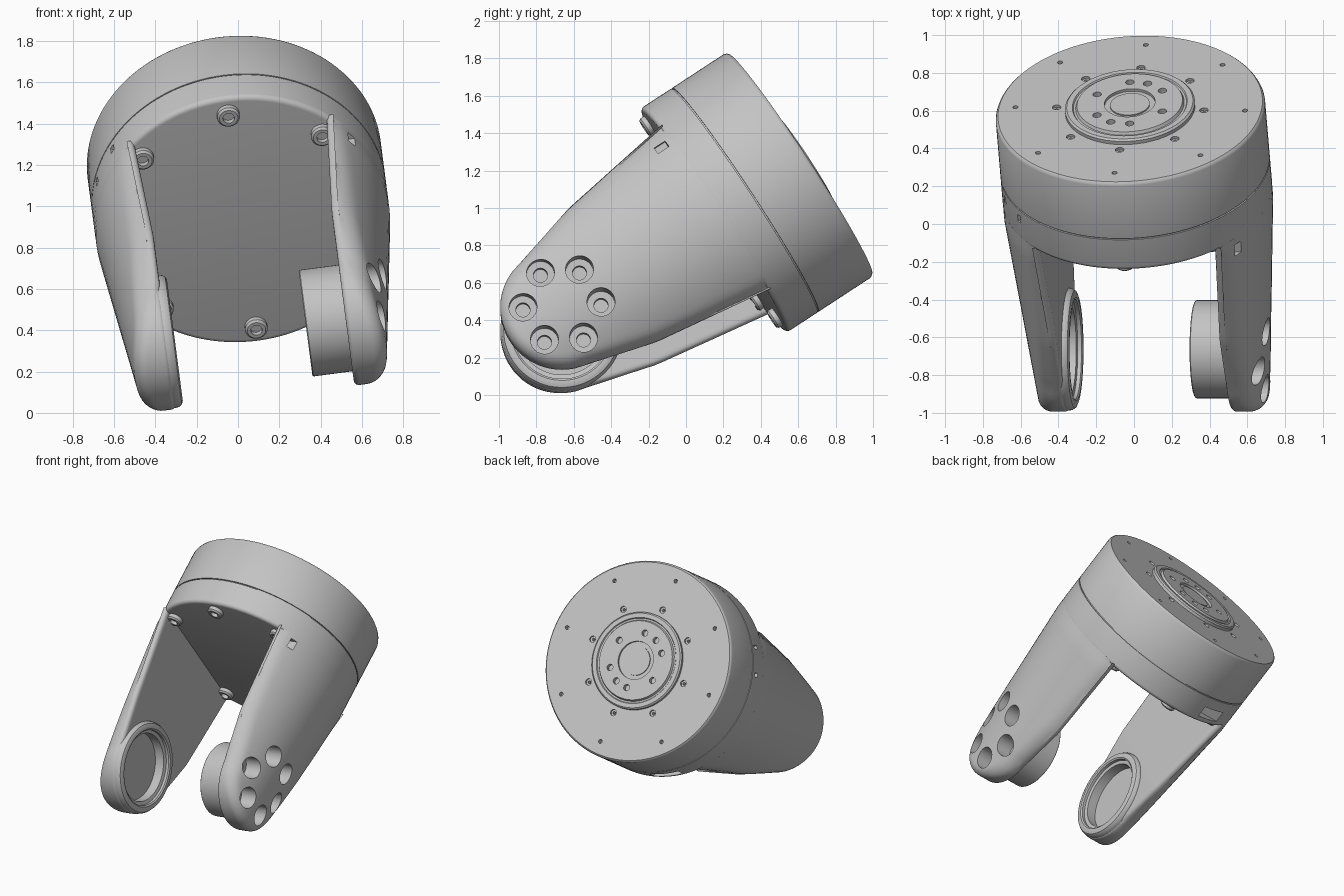
import bpy, bmesh, math
from math import sin, cos, pi, sqrt, hypot
from mathutils import Matrix, Vector

if "Cube" in bpy.data.objects:
    bpy.data.objects.remove(bpy.data.objects["Cube"])

metal = bpy.data.materials.new("plain grey metal")
metal.use_nodes = True
GREY = (0.55, 0.55, 0.55, 1)
metal.diffuse_color = GREY
metal.node_tree.nodes["Principled BSDF"].inputs["Base Color"].default_value = GREY

# Tilted joint frame: local x spans the fork, local z is the rotor axis
W = Vector((-0.0716, 0.835, 0.546)).normalized()
U = Vector((0.9915, 0, 0.13)).normalized()
V = W.cross(U)
FRAME = Matrix.Translation((-0.02, 0.61, 1.235)) @ Matrix((U, V, W)).transposed().to_4x4()
PIVOT, END_R, BODY_R, FLOOR = -1.525, 0.33, 0.715, -0.555


def place(name, bm):
    bmesh.ops.remove_doubles(bm, verts=bm.verts, dist=1e-5)
    bmesh.ops.recalc_face_normals(bm, faces=bm.faces)
    me = bpy.data.meshes.new(name)
    bm.to_mesh(me)
    bm.free()
    me.materials.append(metal)
    ob = bpy.data.objects.new(name, me)
    bpy.context.collection.objects.link(ob)
    ob.matrix_world = FRAME
    return ob


def lathe(bm, profile, at=Matrix(), segs=32):
    """Spin (radius, height) points about z, then move them."""
    pts = [bm.verts.new((r, 0, z)) for r, z in profile]
    edges = [bm.edges.new(p) for p in zip(pts, pts[1:])]
    got = bmesh.ops.spin(bm, geom=pts + edges, cent=(0, 0, 0), axis=(0, 0, 1),
                         angle=2 * pi, steps=segs, use_duplicate=False)
    del got
    done = [v for v in bm.verts if not v.tag]
    bmesh.ops.transform(bm, matrix=at, verts=done)
    for v in done:
        v.tag = True


def rod(bm, r, z0, z1, at=Matrix(), segs=20):
    lathe(bm, [(0, z0), (r, z0), (r, z1), (0, z1)], at, segs)


def box(bm, centre, size, turn=0):
    m = Matrix.Rotation(turn, 4, 'Z') @ Matrix.Translation(centre) @ Matrix.Diagonal((*size, 1))
    for v in bmesh.ops.create_cube(bm, size=1, matrix=m)["verts"]:
        v.tag = True


def cut(ob, bm):
    cutter = place("cutter", bm)
    cutter.hide_render = True
    mod = ob.modifiers.new("cut", 'BOOLEAN')
    mod.operation, mod.solver, mod.object = 'DIFFERENCE', 'EXACT', cutter
    bpy.context.view_layer.objects.active = ob
    bpy.ops.object.modifier_apply(modifier=mod.name)
    bpy.data.objects.remove(cutter)


def polar(r, degrees, z=0):
    a = math.radians(degrees)
    return Matrix.Translation((r * cos(a), r * sin(a), z))


# Housing cap with rounded rim
bm = bmesh.new()
lathe(bm, [(0, 0), (0.702, 0), (0.71, -0.008), (BODY_R, -0.02), (BODY_R, -0.352),
           (0.706, -0.352), (0.706, -0.36), (0, -0.36)], segs=128)
cap = place("housing_cap", bm)
bm = bmesh.new()
for k in range(8):
    rod(bm, 0.014, -0.04, 0.02, polar(0.615, 45 * k - 1.5), 16)
    lathe(bm, [(0, -0.05), (0.01, -0.05), (0.01, -0.015), (0.023, -0.015), (0.023, 0.02), (0, 0.02)],
          polar(0.395, 45 * k - 2), 16)
cut(cap, bm)

# Fork base ring with filleted lower rim
bm = bmesh.new()
rim = [(0.69 + 0.025 * cos(a * pi / 12), -0.53 - 0.025 * sin(a * pi / 12)) for a in range(7)]
lathe(bm, [(0, -0.355), (0.706, -0.355), (0.706, -0.36), (BODY_R, -0.36)] + rim + [(0, FLOOR)], segs=128)
base = place("fork_base", bm)
bm = bmesh.new()
for angle in (200, 216):
    box(bm, (BODY_R, 0, -0.42), (0.08, 0.028, 0.045), math.radians(angle))
box(bm, (-0.31, 0.66, -0.475), (0.2, 0.16, 0.08))
cut(base, bm)

# Rotor flange on the cap
bm = bmesh.new()
lathe(bm, [(0, 0.03), (0.105, 0.03), (0.105, 0.022), (0.135, 0.022), (0.135, 0.038), (0.28, 0.038),
           (0.288, 0.022), (0.3, 0.022), (0.305, 0.03), (0.335, 0.03), (0.345, 0.02),
           (0.345, -0.01), (0, -0.01)], segs=96)
flange = place("rotor_flange", bm)
bm = bmesh.new()
for angle in (36, 96, 156, 216, 276, 336, 246, 68):
    rod(bm, 0.023, 0.005, 0.06, polar(0.2, angle), 16)
cut(flange, bm)

# Screws on the inner floor of the fork
bm = bmesh.new()
for k in (1, 2, 3, 5, 6, 7):
    lathe(bm, [(0, -0.01), (0.028, -0.01), (0.028, -0.035), (0.045, -0.035), (0.055, -0.025),
               (0.055, 0.01), (0, 0.01)], polar(0.62, 45 * k, FLOOR), 24)
place("floor_screws", bm)


# Fork arms: curved outer skin, flat inner wall, rounded tip
def half_width(w):
    if w > -1.2:
        return 0.525 - 0.095 * (-0.56 - w) / 0.64
    if w > -1.64:
        return 0.43 - 0.121 * (-1.2 - w) / 0.44
    return sqrt(max(0, END_R ** 2 - (w - PIVOT) ** 2))


def fillet(d, r):
    return r - sqrt(r * r - (r - d) ** 2) if d < r else 0


def skins(v, w, h):
    d = h - abs(v)
    if w < PIVOT:
        d = min(d, END_R - hypot(v, w - PIVOT))
    d = max(d, 0)
    radius = BODY_R - 0.0005 - 0.105 * max(0, -0.62 - w) / 1.23
    inner = 0.47 - 0.035 * min(1, (-0.53 - w) / 0.67) + fillet(d, 0.025)
    outer = sqrt(radius ** 2 - v * v) - fillet(d, 0.06)
    return inner, max(outer, inner + 0.01)


def arm(name, side):
    bm = bmesh.new()
    start = math.asin(0.115 / END_R)
    stations = [-0.535 - 1.105 * i / 26 for i in range(26)]
    stations += [PIVOT - END_R * sin(start + (pi / 2 - start) * i / 16) for i in range(17)]
    spread = [sin(pi / 2 * s / 16) for s in range(-16, 17)]
    loops = []
    for w in stations:
        h = half_width(w)
        pairs = [(h * t, skins(h * t, w, h)) for t in spread]
        ring = [(s[1], v) for v, s in pairs] + [(s[0], v) for v, s in reversed(pairs)]
        loops.append([bm.verts.new((side * u, v, w)) for u, v in ring])
    n = len(loops[0])
    for a, b in zip(loops, loops[1:]):
        for i in range(n):
            j = (i + 1) % n
            bm.faces.new((a[i], a[j], b[j], b[i]))
    for i in range(n // 2 - 1):
        for loop in (loops[0], loops[-1]):
            bm.faces.new((loop[i], loop[i + 1], loop[n - 2 - i], loop[n - 1 - i]))
    bmesh.ops.remove_doubles(bm, verts=bm.verts, dist=1e-5)
    bmesh.ops.dissolve_degenerate(bm, edges=bm.edges, dist=1e-5)
    return place(name, bm)


def across(side, v=0, w=PIVOT):
    return Matrix.Translation((0, v, w)) @ Matrix.Rotation(side * pi / 2, 4, 'Y')


# Left arm with counterbored bolt holes and a small slot
left_arm = arm("left_arm", 1)
bm = bmesh.new()
for k in range(6):
    a = pi / 6 + k * pi / 3
    lathe(bm, [(0, 0.45), (0.038, 0.45), (0.038, 0.5), (0.075, 0.5), (0.075, 0.8), (0, 0.8)],
          across(1, 0.209 * sin(a), PIVOT + 0.209 * cos(a)), 28)
box(bm, (0.58, -0.42, -0.61), (0.12, 0.04, 0.07))
cut(left_arm, bm)

bm = bmesh.new()
lathe(bm, [(0, 0.24), (0.255, 0.24), (0.26, 0.245), (0.26, 0.45), (0, 0.45)], across(1), 64)
place("left_pivot_boss", bm)

# Right arm with a bearing pocket and raised rim
right_arm = arm("right_arm", -1)
bm = bmesh.new()
rod(bm, 0.24, 0.3, 0.5, across(-1), 64)
cut(right_arm, bm)

bm = bmesh.new()
lathe(bm, [(0.24, 0.48), (0.24, 0.43), (0.265, 0.425), (0.265, 0.405), (0.275, 0.398), (0.295, 0.398),
           (0.312, 0.405), (0.322, 0.42), (0.325, 0.44), (0.325, 0.48), (0.24, 0.48)], across(-1), 64)
place("right_bearing_rim", bm)

# Smooth shading with sharp edges kept
bpy.ops.object.select_all(action='DESELECT')
for ob in bpy.context.collection.objects:
    if ob.type == 'MESH':
        ob.select_set(True)
        bpy.context.view_layer.objects.active = ob
bpy.ops.object.shade_smooth_by_angle(angle=math.radians(30))
